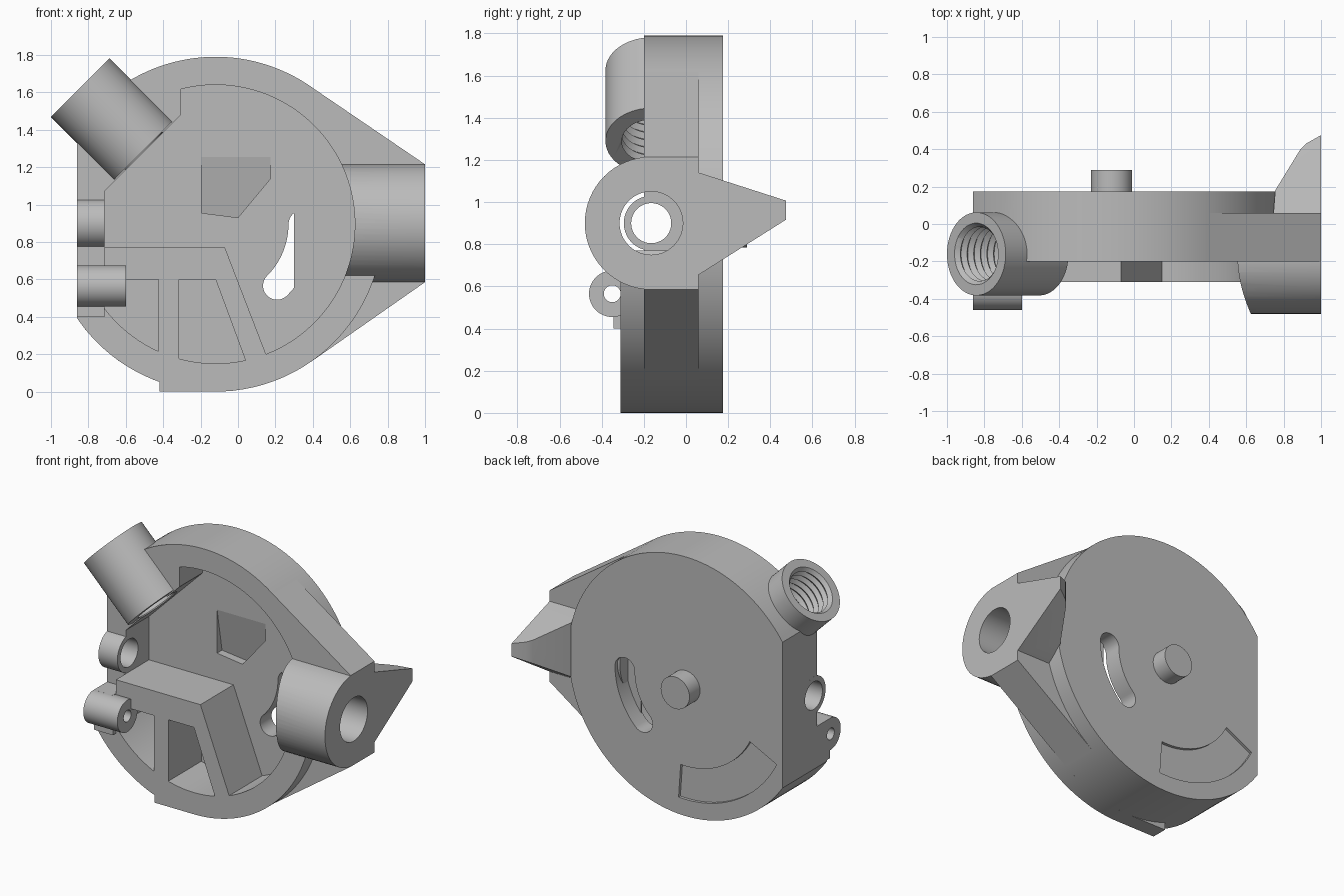
import bpy, bmesh, math
from mathutils import Vector

if "Cube" in bpy.data.objects:
    bpy.data.objects.remove(bpy.data.objects["Cube"])

grey = bpy.data.materials.new("plain grey")
grey.use_nodes = True
grey.diffuse_color = (0.5, 0.5, 0.5, 1)
grey.node_tree.nodes["Principled BSDF"].inputs["Base Color"].default_value = (0.5, 0.5, 0.5, 1)

CX, CZ = -0.12, 0.895          # disc centre
R_OUT, R_IN = 0.895, 0.745     # rim radii
FRONT, RAISED, BACK, FLOOR = -0.2, -0.31, 0.175, 0.05
AXIS_Y = -0.165                # depth of the side bore


def finish(name, bm):
    bmesh.ops.recalc_face_normals(bm, faces=bm.faces)
    mesh = bpy.data.meshes.new(name)
    bm.to_mesh(mesh)
    bm.free()
    mesh.materials.append(grey)
    ob = bpy.data.objects.new(name, mesh)
    bpy.context.collection.objects.link(ob)
    return ob


def arc(r, a0, a1, n=48, cx=CX, cz=CZ):
    steps = [math.radians(a0 + (a1 - a0) * i / n) for i in range(n + 1)]
    return [(cx + r * math.cos(a), cz + r * math.sin(a)) for a in steps]


def prism(name, pts, y0, y1):
    """Extrude an x-z outline along y."""
    bm = bmesh.new()
    face = bm.faces.new([bm.verts.new((x, y0, z)) for x, z in pts])
    new = bmesh.ops.extrude_face_region(bm, geom=[face])["geom"]
    moved = [v for v in new if isinstance(v, bmesh.types.BMVert)]
    bmesh.ops.translate(bm, verts=moved, vec=(0, y1 - y0, 0))
    return finish(name, bm)


def lathe(name, start, direction, profile, n=64):
    """Turn (distance, radius) pairs around an axis."""
    bm = bmesh.new()
    d = Vector(direction).normalized()
    u = d.orthogonal().normalized()
    w = d.cross(u)
    rings = []
    for t, r in profile:
        angles = [2 * math.pi * i / n for i in range(n)]
        rings.append([bm.verts.new(Vector(start) + d * t + (u * math.cos(a) + w * math.sin(a)) * r)
                      for a in angles])
    for a, b in zip(rings, rings[1:]):
        for i in range(n):
            j = (i + 1) % n
            bm.faces.new((a[i], a[j], b[j], b[i]))
    bm.faces.new(rings[0])
    bm.faces.new(rings[-1])
    return finish(name, bm)


def rod_x(name, x0, x1, y, z, r):
    return lathe(name, (x0, y, z), (1, 0, 0), [(0, r), (x1 - x0, r)])


def boolean(ob, tools, operation="DIFFERENCE"):
    for tool in tools:
        mod = ob.modifiers.new("bool", "BOOLEAN")
        mod.operation, mod.solver, mod.object = operation, "EXACT", tool
    bpy.context.view_layer.update()
    graph = bpy.context.evaluated_depsgraph_get()
    mesh = bpy.data.meshes.new_from_object(ob.evaluated_get(graph))
    ob.modifiers.clear()
    ob.data = mesh


# --- cutters ---
cavity = prism("cavity_cutter",
               [(-0.715, 0.77), (-0.07, 0.77)] + arc(R_IN, -68.8, 104.4, 80)
               + [(-0.305, 1.48), (-0.715, 1.07)], -0.7, FLOOR)
pocket_left = prism("left_pocket_cutter",
                    [(-0.425, 0.6), (-0.715, 0.6)] + arc(R_IN, 217, 245.8, 16), -0.7, FLOOR)
pocket_mid = prism("middle_pocket_cutter",
                   [(-0.12, 0.6), (-0.315, 0.6)] + arc(R_IN, 254.8, 282.4, 16), -0.7, FLOOR)
slot_r = 0.465
low = (CX + slot_r * math.cos(math.radians(-45)), CZ + slot_r * math.sin(math.radians(-45)))
slot = prism("slot_cutter",
             arc(slot_r + 0.075, -45, 0, 20) + arc(0.075, 5, 175, 16, CX + slot_r, CZ)
             + arc(slot_r - 0.075, 0, -45, 20) + arc(0.075, 140, 310, 16, *low), -0.5, 0.5)
back_panel = prism("back_panel_cutter",
                   arc(0.78, 207, 274, 24) + arc(0.55, 274, 207, 24), BACK - 0.02, 0.4)
wide_bore = rod_x("wide_bore_cutter", 0.3, 1.2, AXIS_Y, 0.9, 0.15)
narrow_bore = rod_x("narrow_bore_cutter", -1.2, -0.5, AXIS_Y, 0.9, 0.095)
pin_bore = rod_x("hinge_bore_cutter", -1.2, -0.4, -0.35, 0.565, 0.04)

# Ramped recess in the cavity floor
ramp = prism("ramp_cutter",
             [(-0.195, 1.255), (0.175, 1.255), (0.175, 1.14), (0, 0.93), (-0.195, 0.955)], -0.02, 0.2)
for v in ramp.data.vertices:
    if v.co.y > 0.1:
        v.co.y = FLOOR + (1.256 - v.co.z) * 0.18

# Sawtooth threaded hole
thread_start, thread_dir = (-0.843, -0.16, 1.625), (1, 0, -1)
pitch = 0.05
teeth = [(-0.05, 0.165)]
for i in range(10):
    teeth += [(i * pitch, 0.165), (i * pitch + 0.025, 0.145)]
teeth.append((0.55, 0.165))
thread = lathe("thread_cutter", thread_start, thread_dir, teeth, 48)

# --- housing disc with a flat left side ---
body = prism("housing_disc", arc(R_OUT, -145.77, 145.77, 128), FRONT, BACK)
boolean(body, [cavity, pocket_left, pocket_mid, slot, ramp, back_panel, wide_bore, narrow_bore, thread])

# --- raised lower rim and ribs ---
rim = prism("raised_rim_and_ribs",
            [(-0.86, 0.65)] + arc(R_OUT, 214.2, 342.1, 64)
            + [(-0.01, 0.62), (-0.07, 0.77), (-0.715, 0.77), (-0.715, 0.65)], RAISED, FRONT)
boolean(rim, [cavity, pocket_left, pocket_mid])

# --- foot corner ---
foot = prism("foot", [(-0.42, 0.07), (-0.42, 0), (CX, 0), (CX, 0.05)], RAISED, FRONT)

# --- tangent arm and bored boss on the right ---
arm = prism("side_arm", [(0.384, 1.634), (1, 1.215), (1, 0.585), (0.387, 0.157),
                         (0.3, 0.4), (0.3, 1.4)], FRONT, 0.06)
boss = rod_x("side_boss", 0.4, 1, AXIS_Y, 0.9, 0.315)
for part in (arm, boss):
    boolean(part, [cavity, wide_bore])

# --- tapered pointer behind the arm: plan outline crossed with side outline ---
pointer = prism("pointer", [(0.745, 0.05), (0.755, 0.18), (0.89, 0.4), (0.92, 0.43),
                            (1, 0.475), (1, 0.05)], 0, 1)
for v in pointer.data.vertices:
    v.co.y, v.co.z = v.co.z, 0.5 + v.co.y
side = prism("pointer_side_cutter", [(0.04, 1.145), (0.06, 1.14), (0.48, 1.005),
                                     (0.48, 0.92), (0.06, 0.655), (0.04, 0.645)], 0.5, 1.5)
for v in side.data.vertices:
    v.co.x, v.co.y = v.co.y, v.co.x
for ob in (pointer, side):
    bm = bmesh.new()
    bm.from_mesh(ob.data)
    bmesh.ops.recalc_face_normals(bm, faces=bm.faces)
    bm.to_mesh(ob.data)
    bm.free()
boolean(pointer, [side], "INTERSECT")
boolean(pointer, [wide_bore])

# --- threaded port at the upper left ---
port = lathe("threaded_port", thread_start, thread_dir, [(0, 0.222), (0.475, 0.222)])
boolean(port, [thread])

# --- left wall lug, hinge barrel and its support ---
lug = rod_x("left_lug", -0.86, -0.715, AXIS_Y, 0.9, 0.13)
boolean(lug, [narrow_bore])
barrel = rod_x("hinge_barrel", -0.86, -0.6, -0.35, 0.565, 0.11)
support = prism("hinge_support", [(-0.86, 0.4), (-0.715, 0.4), (-0.715, 0.675), (-0.86, 0.675)],
                -0.345, FRONT)
for part in (barrel, support):
    boolean(part, [pin_bore])

# --- centre pin on the back ---
pin = lathe("centre_pin", (CX, BACK - 0.03, CZ), (0, 1, 0), [(0, 0.11), (0.145, 0.11)])

# Remove cutters, shade the parts
for ob in list(bpy.data.objects):
    if ob.name.endswith("_cutter"):
        bpy.data.objects.remove(ob)
bpy.ops.object.select_all(action="DESELECT")
parts = [body, rim, foot, arm, boss, pointer, port, lug, barrel, support, pin]
for ob in parts:
    ob.select_set(True)
bpy.context.view_layer.objects.active = body
bpy.ops.object.shade_smooth_by_angle(angle=math.radians(25))
